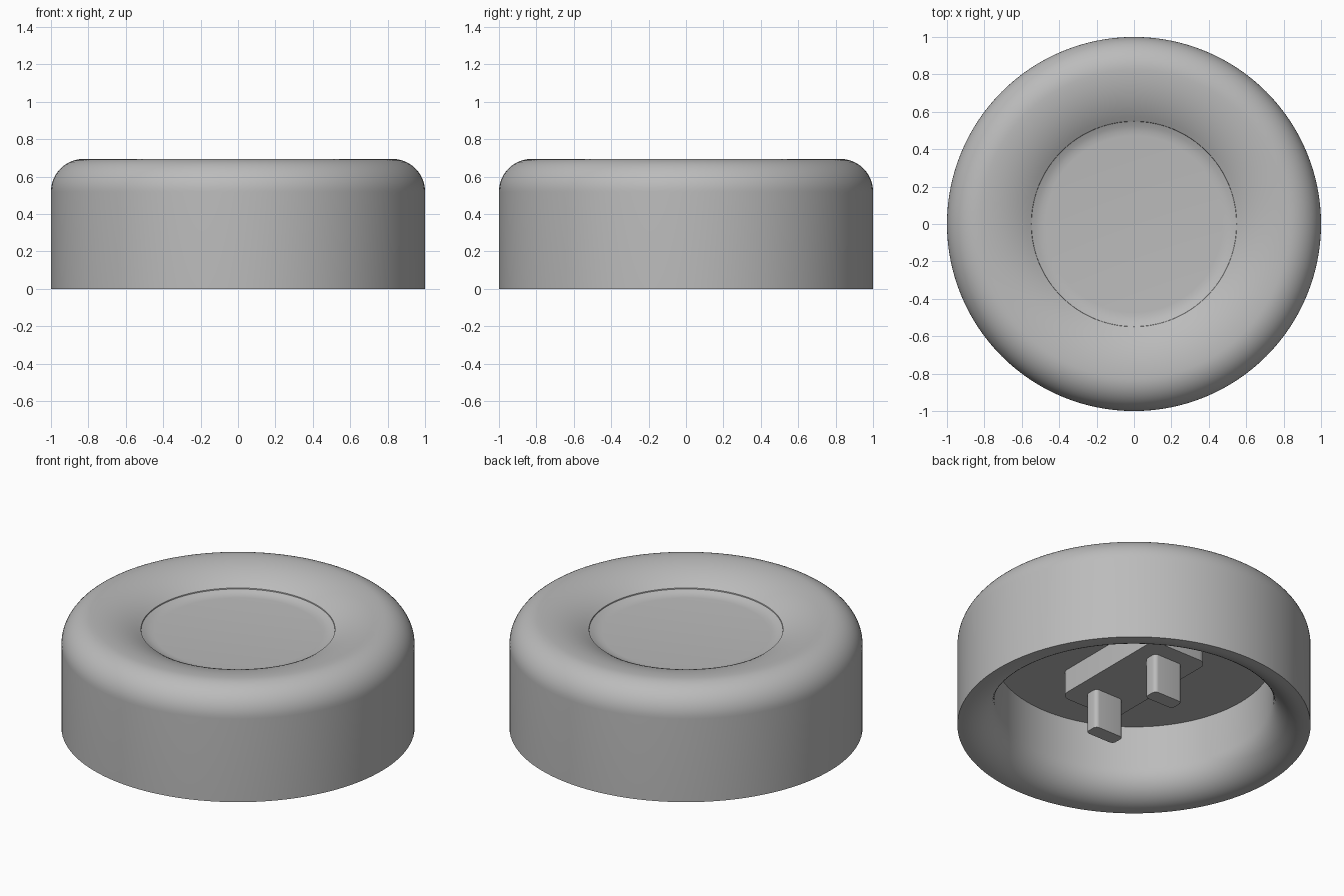
import bpy, bmesh, math

cube = bpy.data.objects.get("Cube")
if cube:
    bpy.data.objects.remove(cube, do_unlink=True)

# Single grey plastic
grey = bpy.data.materials.new("grey_plastic")
grey.use_nodes = True
colour = (0.5, 0.5, 0.5, 1)
grey.diffuse_color = colour
grey.node_tree.nodes["Principled BSDF"].inputs["Base Color"].default_value = colour


def finish(bm, name, angle=30):
    bmesh.ops.recalc_face_normals(bm, faces=bm.faces)
    mesh = bpy.data.meshes.new(name)
    bm.to_mesh(mesh)
    bm.free()
    mesh.materials.append(grey)
    obj = bpy.data.objects.new(name, mesh)
    bpy.context.collection.objects.link(obj)
    bpy.ops.object.select_all(action='DESELECT')
    obj.select_set(True)
    bpy.context.view_layer.objects.active = obj
    bpy.ops.object.shade_smooth_by_angle(angle=math.radians(angle))
    return obj


def arc(cr, cz, radius, start, end, steps):
    """Points on an arc in the (r, z) plane, angles in degrees."""
    angles = [math.radians(start + (end - start) * i / steps) for i in range(steps + 1)]
    return [(cr + radius * math.cos(a), cz + radius * math.sin(a)) for a in angles]


def lathe(profile, name, segments=128):
    bm = bmesh.new()
    verts = [bm.verts.new((r, 0, z)) for r, z in profile]
    edges = [bm.edges.new(pair) for pair in zip(verts, verts[1:])]
    bmesh.ops.spin(bm, geom=verts + edges, cent=(0, 0, 0), axis=(0, 0, 1),
                   angle=math.tau, steps=segments, use_merge=False)
    bmesh.ops.remove_doubles(bm, verts=bm.verts, dist=1e-5)
    return finish(bm, name)


def rounded_block(name, size, centre, radius):
    """Box with rounded vertical edges."""
    bm = bmesh.new()
    bmesh.ops.create_cube(bm, size=1)
    for v in bm.verts:
        v.co = [c + p * s for c, p, s in zip(centre, v.co, size)]
    upright = [e for e in bm.edges if abs(e.verts[0].co.z - e.verts[1].co.z) > 1e-4]
    bmesh.ops.bevel(bm, geom=upright, offset=radius, offset_type='OFFSET',
                    segments=6, profile=0.5, affect='EDGES')
    return finish(bm, name)


# Hollow cap: ceiling, inner wall, rounded lip, outer wall, rounded top, dish
CEILING, DISH, TOP = 0.444, 0.59, 0.695
profile = [(0, CEILING), (0.79, CEILING)]
profile += arc(0.97, 0.18, 0.18, 180, 270, 12)
profile += [(1, 0)]
profile += arc(0.825, TOP - 0.175, 0.175, 0, 90, 14)
profile += arc(0.825, TOP - 0.52, 0.52, 90, 122, 10)
profile += arc(0.473, 0.74, 0.15, -58 + 28, -90, 6)[3:]
profile += [(0, DISH)]
lathe(profile, "cap_shell")

# Mounting block under the ceiling
BLOCK = 0.296
rounded_block("mounting_block", (0.40, 0.82, CEILING - BLOCK + 0.02),
              (0, 0, (CEILING + BLOCK + 0.02) / 2), 0.06)

# Two pegs hanging from the block
for side, y in (("back", 0.26), ("front", -0.26)):
    rounded_block(side + "_peg", (0.20, 0.09, 0.26), (0, y, 0.18), 0.025)
